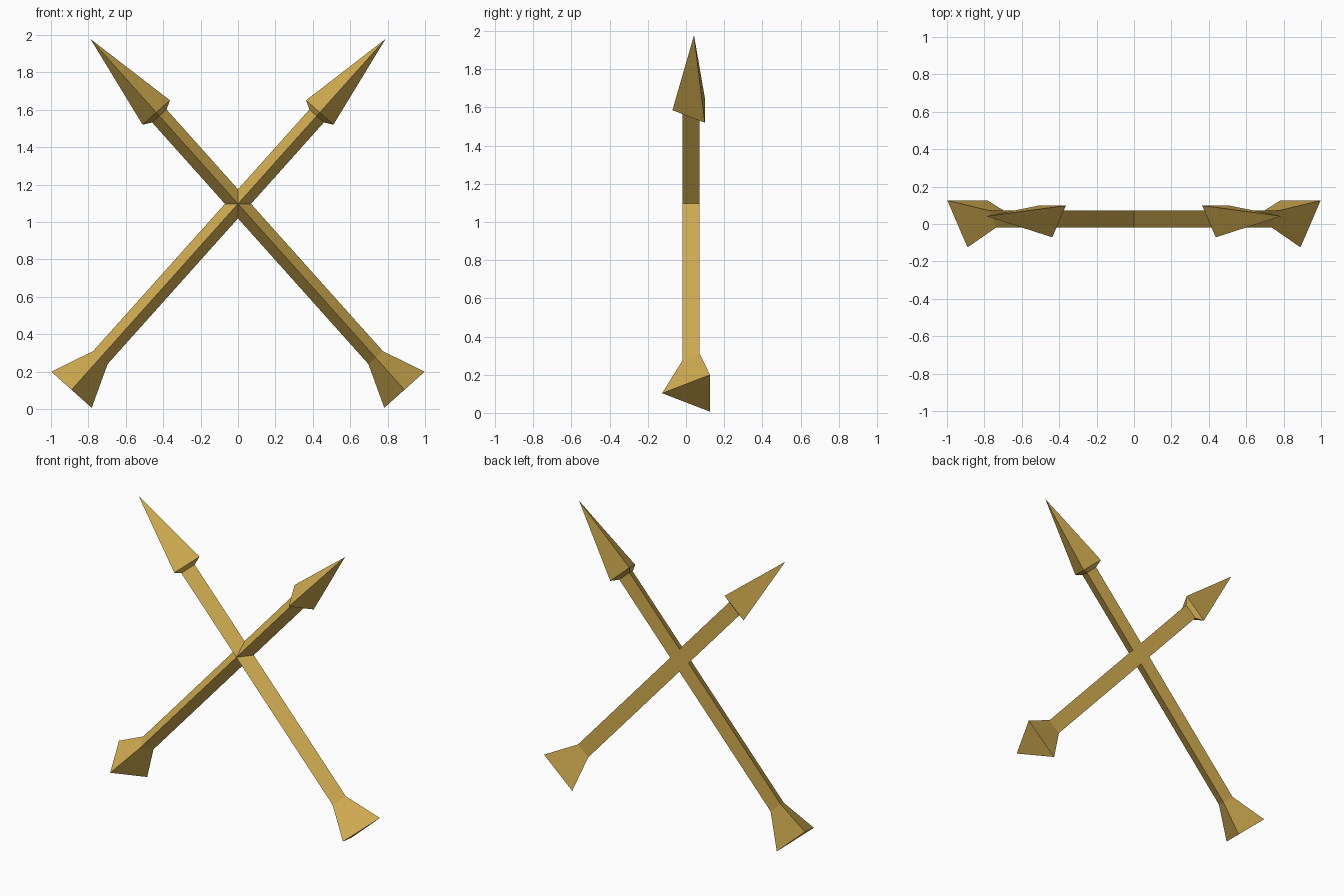
import bpy, bmesh, math
from mathutils import Vector

cube = bpy.data.objects.get("Cube")
if cube:
    bpy.data.objects.remove(cube, do_unlink=True)

gold = bpy.data.materials.new("gold")
gold.use_nodes = True
COLOUR = (0.66, 0.43, 0.085, 1)
gold.diffuse_color = COLOUR
gold.node_tree.nodes["Principled BSDF"].inputs["Base Color"].default_value = COLOUR

TAIL = Vector((0.89, 0.042, 0.103))
TIP = Vector((0.79, 0.042, 1.98))
SHAFT_R, HEAD_R, FLIGHT_R = 0.06, 0.113, 0.167


def loft(name, side, stations):
    """Three-sided solid along one arrow; stations are (distance, radius)."""
    tail = Vector((-side * TAIL.x, TAIL.y, TAIL.z))
    axis = (Vector((side * TIP.x, TIP.y, TIP.z)) - tail).normalized()
    front = Vector((0, -1, 0))
    across = axis.cross(front)
    bm = bmesh.new()
    rings = []
    for dist, radius in stations:
        centre = tail + axis * dist
        if radius == 0:
            rings.append([bm.verts.new(centre)] * 3)
            continue
        angles = [k * math.tau / 3 for k in range(3)]
        rings.append([bm.verts.new(centre + radius * (front * math.cos(a) + across * math.sin(a)))
                      for a in angles])
    for low, high in zip(rings, rings[1:]):
        for i in range(3):
            j = (i + 1) % 3
            corners = [low[i], low[j], high[j], high[i]]
            bm.faces.new(list(dict.fromkeys(corners)))
    for ring in (rings[0], rings[-1]):
        if len(set(ring)) == 3:
            bm.faces.new(ring)
    bmesh.ops.recalc_face_normals(bm, faces=bm.faces)
    mesh = bpy.data.meshes.new(name)
    bm.to_mesh(mesh)
    bm.free()
    mesh.materials.append(gold)
    bpy.context.collection.objects.link(bpy.data.objects.new(name, mesh))


# Two crossed arrows, each with a flared tail, a shaft and a pointed head
for label, side in (("left", 1), ("right", -1)):
    loft(label + "_arrow_tail", side, [(0, FLIGHT_R), (0.231, SHAFT_R)])
    loft(label + "_arrow_shaft", side, [(0.231, SHAFT_R), (1.98, SHAFT_R)])
    loft(label + "_arrow_head", side, [(1.965, SHAFT_R), (1.99, HEAD_R), (2.517, 0)])
